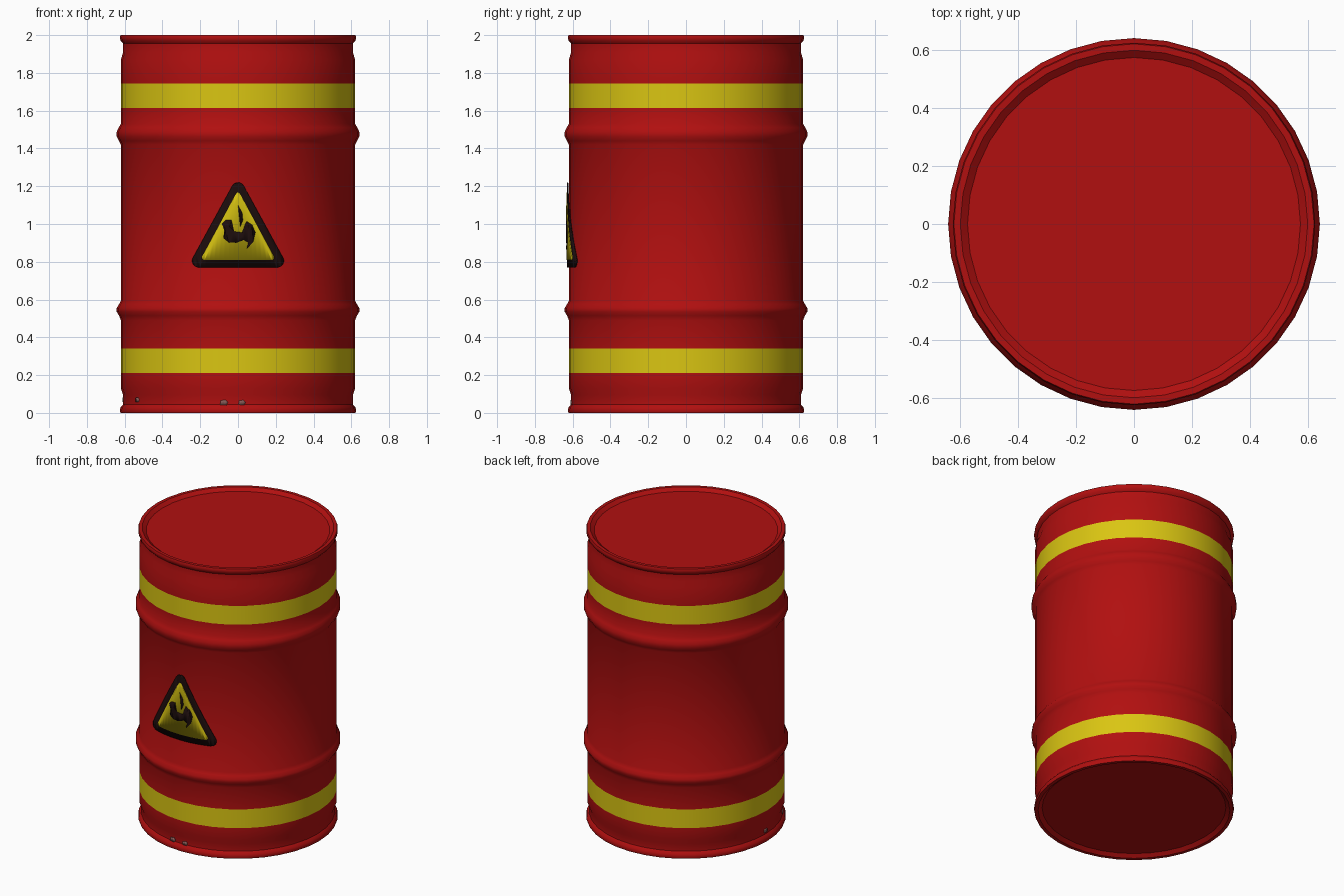
import bpy, bmesh, math
from mathutils import Vector

if "Cube" in bpy.data.objects:
    bpy.data.objects.remove(bpy.data.objects["Cube"])

SIDES = 36


def material(name, rgb):
    m = bpy.data.materials.new(name)
    m.diffuse_color = (*rgb, 1)
    m.use_nodes = True
    m.node_tree.nodes["Principled BSDF"].inputs["Base Color"].default_value = m.diffuse_color
    return m


red = material("red_paint", (0.44, 0.005, 0.005))
yellow = material("yellow_paint", (0.70, 0.56, 0.006))
black = material("sign_black", (0.012, 0.004, 0.004))
bare = material("bare_metal", (0.25, 0.11, 0.10))


def finish(name, bm, mats, angle=35):
    me = bpy.data.meshes.new(name)
    bm.to_mesh(me)
    bm.free()
    ob = bpy.data.objects.new(name, me)
    bpy.context.collection.objects.link(ob)
    for m in mats:
        me.materials.append(m)
    bpy.ops.object.select_all(action='DESELECT')
    ob.select_set(True)
    bpy.context.view_layer.objects.active = ob
    bpy.ops.object.shade_smooth_by_angle(angle=math.radians(angle))
    return ob


# Drum: one lathed profile (radius, height), recessed at both ends
profile = [(0.575, 0.02), (0.60, 0.0), (0.622, 0.0), (0.626, 0.012), (0.622, 0.03),
           (0.608, 0.045), (0.608, 0.095), (0.62, 0.13),
           (0.62, 0.21), (0.62, 0.34),
           (0.62, 0.49), (0.63, 0.515), (0.642, 0.535), (0.642, 0.555), (0.63, 0.575), (0.62, 0.595),
           (0.62, 1.42), (0.63, 1.44), (0.642, 1.463), (0.642, 1.488), (0.632, 1.51), (0.62, 1.53),
           (0.62, 1.615), (0.62, 1.745),
           (0.62, 1.87), (0.608, 1.91), (0.608, 1.955),
           (0.622, 1.97), (0.626, 1.988), (0.622, 2.0), (0.60, 2.0), (0.575, 1.98)]
bm = bmesh.new()
rings = [[bm.verts.new((r * math.cos(a), r * math.sin(a), z))
          for a in (2 * math.pi * i / SIDES for i in range(SIDES))] for r, z in profile]
for lo, hi in zip(rings, rings[1:]):
    for i in range(SIDES):
        j = (i + 1) % SIDES
        bm.faces.new((lo[i], lo[j], hi[j], hi[i]))
bm.faces.new(rings[0][::-1])
bm.faces.new(rings[-1])
# Yellow bands chosen by height
for f in bm.faces:
    z = f.calc_center_median().z
    f.material_index = int(0.21 < z < 0.34 or 1.615 < z < 1.745)
finish("drum", bm, [red, yellow])


def wrapped_plate(name, pts, radius, mat, turn=0.0, thick=0.007):
    """Thin plate from an outline in x, z bent round the drum; turn 0 is the front."""
    bm = bmesh.new()
    bm.faces.new([bm.verts.new((x, 0, z)) for x, z in pts])
    bmesh.ops.triangulate(bm, faces=bm.faces[:])
    for k in range(-9, 10):
        bmesh.ops.bisect_plane(bm, geom=bm.verts[:] + bm.edges[:] + bm.faces[:],
                               plane_co=(k * 0.025, 0, 0), plane_no=(1, 0, 0))
    for v in bm.verts:
        v.co.y = -math.sqrt(radius ** 2 - v.co.x ** 2)
    for f in bm.faces:
        f.normal_update()
        if f.normal.y > 0:
            f.normal_flip()
    ob = finish(name, bm, [mat])
    ob.rotation_euler.z = turn
    mod = ob.modifiers.new("thickness", 'SOLIDIFY')
    mod.thickness = thick
    return ob


def rounded_triangle(half, base, apex, r, steps=6):
    pts = []
    for (x, z), start in (((half, base), -90), ((0, apex), 30), ((-half, base), 150)):
        for s in range(steps + 1):
            a = math.radians(start + 120 * s / steps)
            pts.append((x + r * math.cos(a), z + r * math.sin(a)))
    return pts


# Warning sign: black border, yellow field, black flame
wrapped_plate("sign_border", rounded_triangle(0.208, 0.805, 1.185, 0.035), 0.630, black)
wrapped_plate("sign_field", rounded_triangle(0.180, 0.822, 1.155, 0.012), 0.633, yellow)
flame = [(-0.085, 1.00), (-0.065, 1.02), (-0.035, 1.02), (-0.045, 0.985), (-0.02, 0.96),
         (0.02, 0.955), (0.05, 0.965), (0.06, 0.99), (0.045, 1.015), (0.075, 0.995),
         (0.092, 0.955), (0.08, 0.905), (0.045, 0.865), (0.055, 0.90), (0.03, 0.915),
         (-0.01, 0.90), (-0.05, 0.905), (-0.078, 0.925), (-0.065, 0.955), (-0.07, 0.98)]
wrapped_plate("sign_flame", flame[::-1], 0.636, black)
tongue = [(0.0, 1.10), (0.022, 1.06), (0.026, 1.02), (0.012, 0.985), (0.018, 1.02), (0.012, 1.06)]
wrapped_plate("sign_flame_tongue", tongue[::-1], 0.636, black)

# Chipped paint near the foot: (angle from the front, height)
for n, (deg, z, s) in enumerate([(-61, 0.07, 0.018), (-7, 0.055, 0.021), (2, 0.055, 0.019), (-90, 0.07, 0.018)]):
    wrapped_plate(f"paint_chip_{n + 1}",
                  [(-s, z - 0.6 * s), (0.6 * s, z - 0.7 * s), (s, z + 0.1 * s), (0.4 * s, z + 0.7 * s), (-0.8 * s, z + 0.5 * s)],
                  0.612, bare, math.radians(deg))
